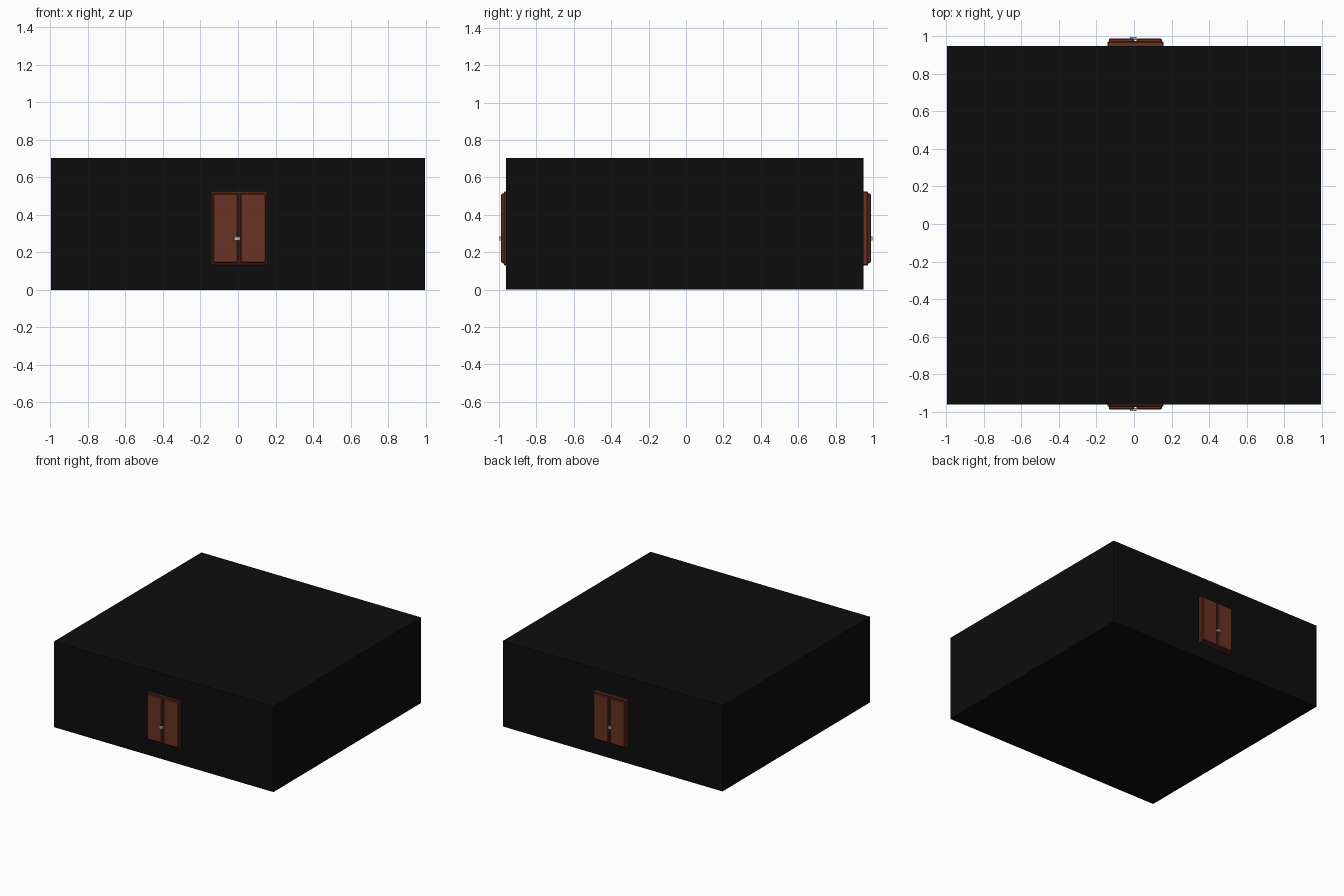
import bpy, bmesh

if "Cube" in bpy.data.objects:
    bpy.data.objects.remove(bpy.data.objects["Cube"])


def material(name, rgb):
    m = bpy.data.materials.new(name)
    m.diffuse_color = (*rgb, 1)
    m.use_nodes = True
    m.node_tree.nodes["Principled BSDF"].inputs["Base Color"].default_value = m.diffuse_color
    return m


BLACK = material("black", (0.004, 0.004, 0.004))
WOOD = material("wood", (0.14, 0.032, 0.017))
DARK = material("dark_wood", (0.05, 0.012, 0.007))
METAL = material("metal", (0.5, 0.5, 0.52))


def box(name, x, y, z, mat, bevel=0):
    """Box from min/max pairs, with an optional chamfer."""
    bm = bmesh.new()
    bmesh.ops.create_cube(bm, size=1)
    for v in bm.verts:
        v.co = [(a + b) / 2 + c * abs(b - a) for c, (a, b) in zip(v.co, (x, y, z))]
    if bevel:
        bmesh.ops.bevel(bm, geom=bm.edges[:], offset=bevel, segments=1, affect='EDGES')
    me = bpy.data.meshes.new(name)
    bm.to_mesh(me)
    bm.free()
    me.materials.append(mat)
    ob = bpy.data.objects.new(name, me)
    bpy.context.collection.objects.link(ob)
    return ob


# Building body
box("building", (-0.996, 0.996), (-0.963, 0.949), (0, 0.703), BLACK)

# Matching double doors on the front and back walls
for side, s in (("front", -1), ("back", 1)):
    # Outer frame and the dark backing seen between the leaves
    box(side + "_door_frame", (-0.142, 0.157), (s * 0.94, s * 0.973),
        (0.13, 0.525), WOOD, 0.004)
    box(side + "_door_backing", (-0.132, 0.147), (s * 0.96, s * 0.976),
        (0.138, 0.517), DARK)
    # Two leaves with chamfered edges
    for leaf, x in (("left", (-0.134, 0.0)), ("right", (0.014, 0.149))):
        box(f"{side}_{leaf}_leaf", x, (s * 0.965, s * 0.989),
            (0.143, 0.513), WOOD, 0.005)
    # Handle plate and knob
    box(side + "_handle", (-0.02, 0.012), (s * 0.98, s * 0.998),
        (0.262, 0.284), METAL, 0.002)
